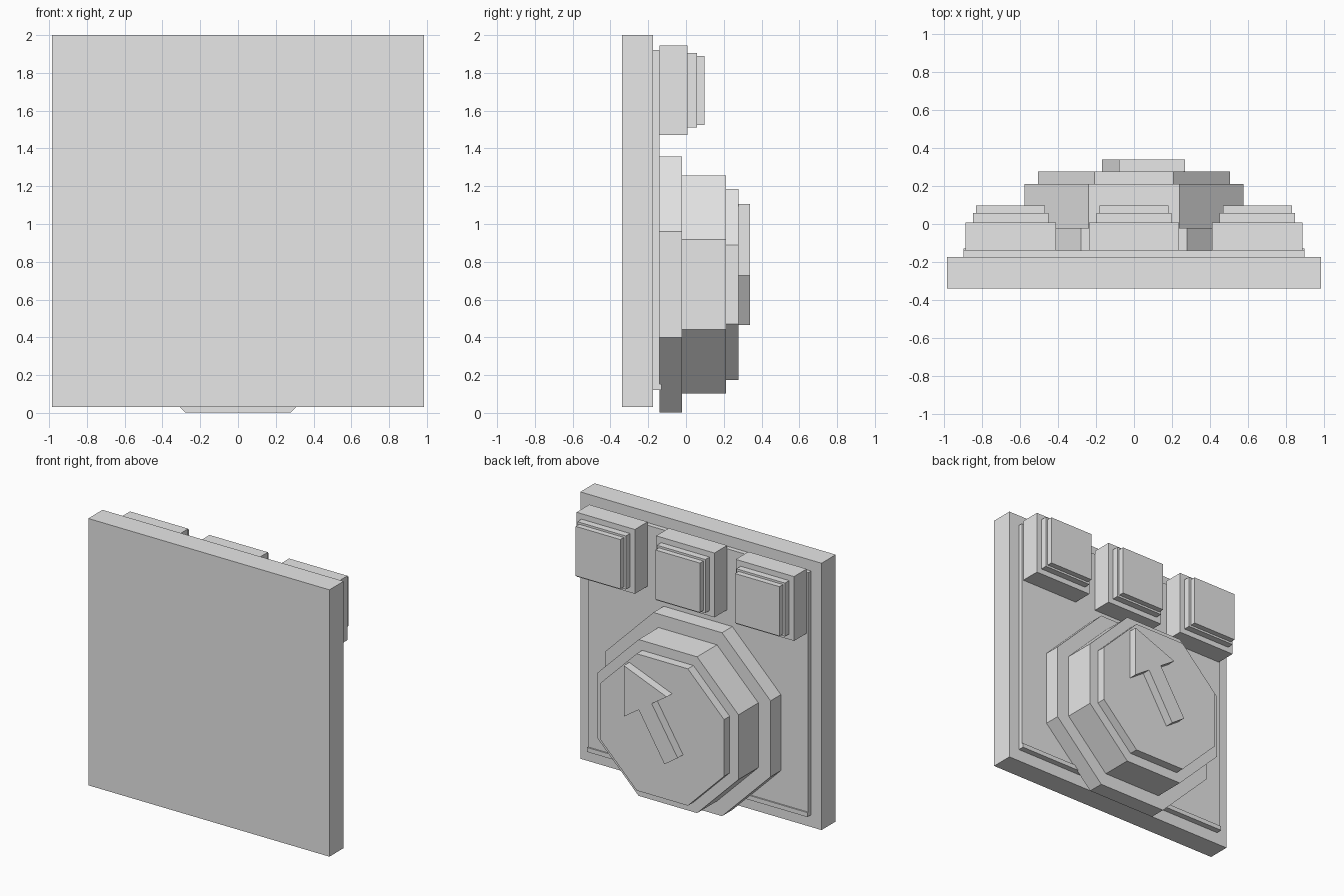
import bpy, bmesh, math
from mathutils import Vector

cube = bpy.data.objects.get("Cube")
if cube:
    bpy.data.objects.remove(cube, do_unlink=True)

# Single plain material
grey = bpy.data.materials.new("light_grey")
grey.use_nodes = True
colour = (0.8, 0.8, 0.8, 1.0)
grey.diffuse_color = colour
grey.node_tree.nodes["Principled BSDF"].inputs["Base Color"].default_value = colour


def prism(name, outline, y0, y1):
    """Extrude an (x, z) outline from y0 to y1."""
    bm = bmesh.new()
    face = bm.faces.new([bm.verts.new((x, y0, z)) for x, z in outline])
    moved = bmesh.ops.extrude_face_region(bm, geom=[face])["geom"]
    verts = [v for v in moved if isinstance(v, bmesh.types.BMVert)]
    bmesh.ops.translate(bm, verts=verts, vec=Vector((0, y1 - y0, 0)))
    bmesh.ops.recalc_face_normals(bm, faces=bm.faces)
    mesh = bpy.data.meshes.new(name)
    bm.to_mesh(mesh)
    bm.free()
    mesh.materials.append(grey)
    obj = bpy.data.objects.new(name, mesh)
    bpy.context.collection.objects.link(obj)
    return obj


def slab(name, cx, half_width, z0, z1, y0, y1):
    left, right = cx - half_width, cx + half_width
    return prism(name, [(left, z0), (right, z0), (right, z1), (left, z1)], y0, y1)


def octagon(name, apothem, y0, y1, cz=0.68):
    radius = apothem / math.cos(math.pi / 8)
    angles = [math.pi / 8 + i * math.pi / 4 for i in range(8)]
    outline = [(radius * math.cos(a), cz + radius * math.sin(a)) for a in angles]
    return prism(name, outline, y0, y1)


# Wall plate, raised panel and the thin ledge along its lower edge
slab("wall_plate", 0, 0.985, 0.03, 2.0, -0.34, -0.174)
slab("raised_panel", 0, 0.9, 0.12, 1.92, -0.174, -0.14)
slab("lower_ledge", 0, 0.9, 0.12, 0.153, -0.174, -0.13)

# Three stepped push buttons
for side, cx in (("right", -0.65), ("middle", 0), ("left", 0.65)):
    slab(side + "_button_base", cx, 0.238, 1.47, 1.945, -0.14, 0.008)
    slab(side + "_button_step", cx, 0.198, 1.51, 1.905, 0.008, 0.057)
    slab(side + "_button_cap", cx, 0.182, 1.525, 1.89, 0.057, 0.098)

# Stepped octagonal dial
octagon("dial_base", 0.677, -0.14, -0.02)
octagon("dial_body", 0.577, -0.02, 0.212)
octagon("dial_face", 0.505, 0.212, 0.277)

# Raised arrow pointer
arrow = [(0.27, 1.105), (-0.08, 0.967), (0.042, 0.885), (-0.17, 0.54),
         (-0.062, 0.465), (0.148, 0.811), (0.27, 0.728)]
prism("dial_arrow", arrow, 0.277, 0.34)
